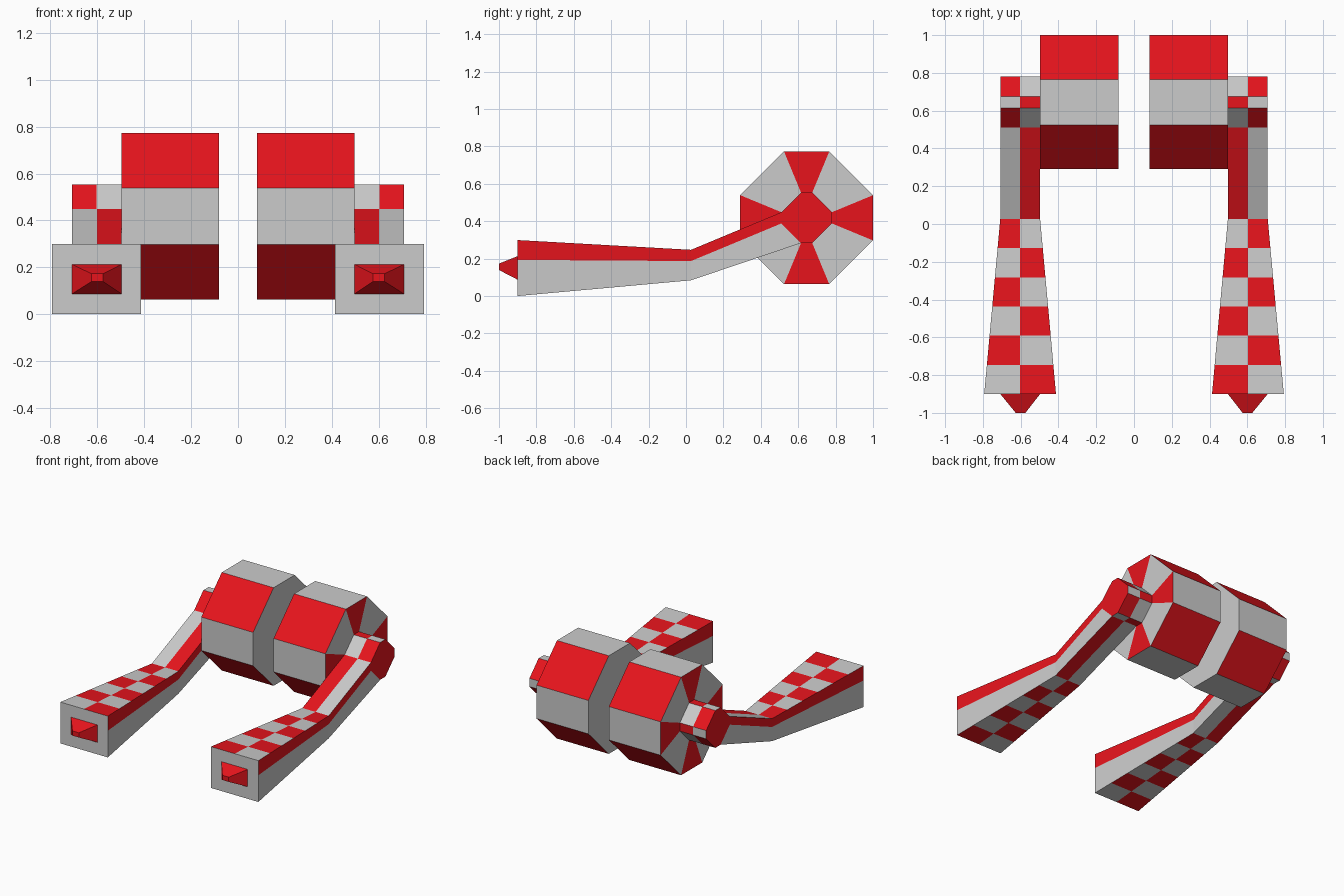
import bpy, bmesh

if "Cube" in bpy.data.objects:
    bpy.data.objects.remove(bpy.data.objects["Cube"])

red = bpy.data.materials.new("red")
red.diffuse_color = (0.8, 0.007, 0.012, 1)
red.use_nodes = True
red.node_tree.nodes["Principled BSDF"].inputs["Base Color"].default_value = red.diffuse_color


def loft(name, rings, is_red, start_cap=None, end_cap=None):
    """Skin rings of points; is_red(i, k) gives 1 red, 0 grey, None open. Mirrored across x."""
    bm = bmesh.new()
    vs = [[bm.verts.new(p) for p in ring] for ring in rings]
    n = len(vs[0])
    for i in range(len(vs) - 1):
        for k in range(n):
            colour = is_red(i, k)
            if colour is None:
                continue
            j = (k + 1) % n
            f = bm.faces.new((vs[i][k], vs[i][j], vs[i + 1][j], vs[i + 1][k]))
            f.material_index = int(colour)
    for ring, colour in ((vs[0], start_cap), (vs[-1], end_cap)):
        if colour is not None:
            bm.faces.new(ring).material_index = colour
    bmesh.ops.recalc_face_normals(bm, faces=bm.faces)
    me = bpy.data.meshes.new(name)
    bm.to_mesh(me)
    bm.free()
    me.materials.append(None)
    me.materials.append(red)
    ob = bpy.data.objects.new(name, me)
    bpy.context.collection.objects.link(ob)
    ob.modifiers.new("mirror", 'MIRROR').use_mirror_merge = False
    return ob


CY, CZ = 0.645, 0.418


def octagon(x, r, h):
    pts = [(r, -h), (r, h), (h, r), (-h, r), (-r, h), (-r, -h), (-h, -r), (h, -r)]
    return [(x, CY + y, CZ + z) for y, z in pts]


# Drums: eight-sided, with a coloured ring face around the hub
R, H = 0.135, 0.03
loft("drum", [octagon(0.082, 0.355, 0.121), octagon(0.497, 0.355, 0.121), octagon(0.497, R, H)],
     lambda i, k: (i + k) % 2, start_cap=0)

# Hubs: two checkered bands, open where the arm grows out of the front
loft("hub", [octagon(x, R, H) for x in (0.497, 0.603, 0.708)],
     lambda i, k: None if k in (4, 5) else (i + k + 1) % 2, end_cap=1)


# Arms: eight-point sections from the hub to the wide front end
def section(x0, x1, top, mid, bottom):
    c = (x0 + x1) / 2
    return [(x0, *top), (c, *top), (x1, *top), (x1, *mid),
            (x1, *bottom), (c, *bottom), (x0, *bottom), (x0, *mid)]


def mix(a, b, t):
    return a + (b - a) * t


sections = [section(0.497, 0.708, (CY - R, CZ + H), (CY - R, CZ - H), (CY - H, CZ - R))]
for s in range(7):
    t = s / 6
    y = mix(0.027, -0.9, t)
    sections.append(section(mix(0.497, 0.413, t), mix(0.708, 0.793, t),
                            (y, mix(0.247, 0.299, t)), (y, mix(0.187, 0.193, t)),
                            (y, mix(0.084, 0, t))))


def arm_colour(i, k):
    if k in (2, 7):
        return 1
    if k in (3, 6):
        return 0
    return (i + k + 1) % 2


loft("arm", sections, arm_colour, end_cap=0)


# Noses: small truncated pyramids on the front ends
def rectangle(y, x0, x1, z0, z1):
    return [(x0, y, z0), (x1, y, z0), (x1, y, z1), (x0, y, z1)]


loft("nose", [rectangle(-0.9, 0.497, 0.708, 0.087, 0.213),
              rectangle(-1.0, 0.575, 0.626, 0.139, 0.173)],
     lambda i, k: 1, end_cap=1)
